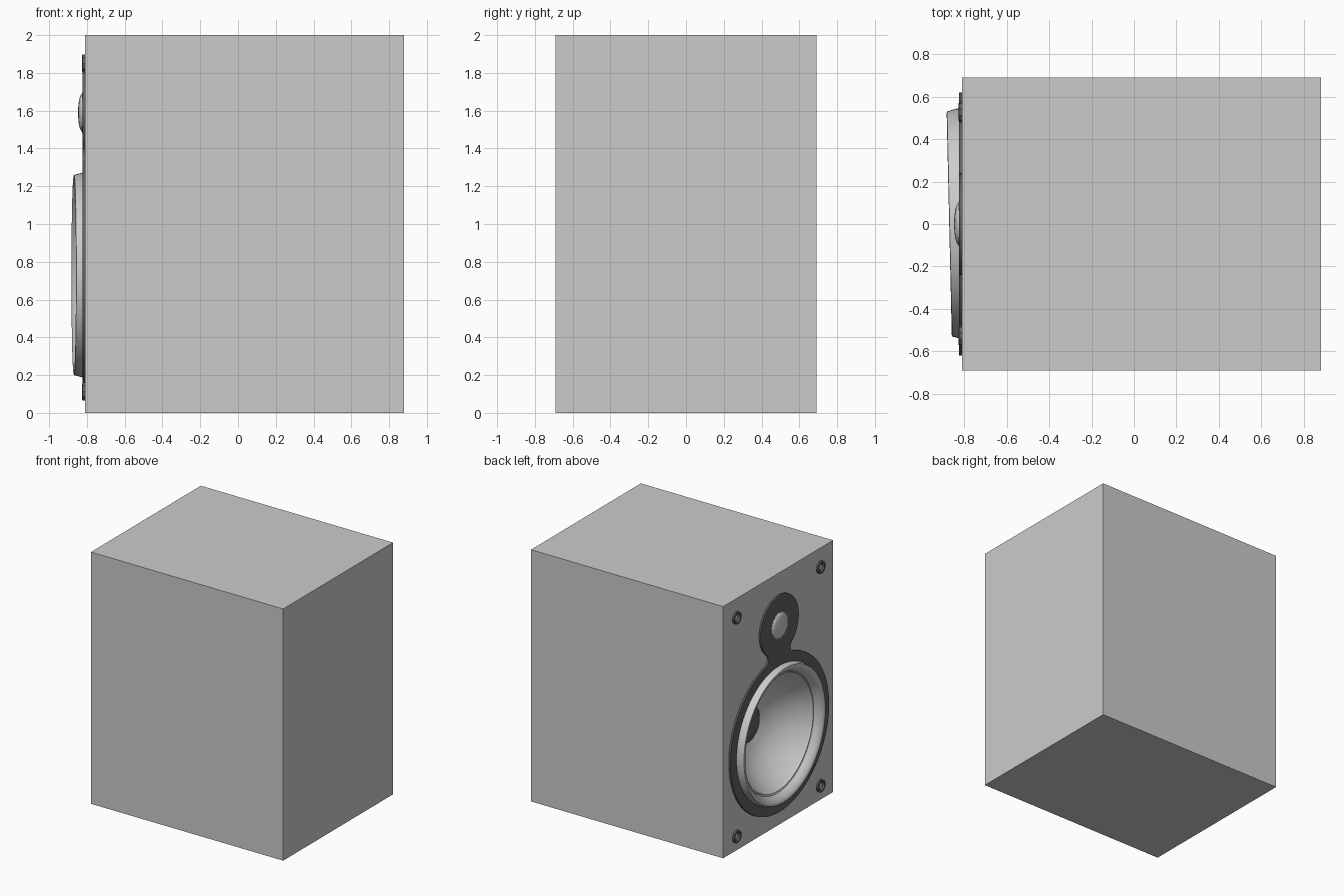
import bpy, bmesh
from math import sin, cos, pi, atan2, sqrt

if "Cube" in bpy.data.objects:
    bpy.data.objects.remove(bpy.data.objects["Cube"])

FRONT = -0.81            # baffle plane, facing -x
WZ, TZ = 0.73, 1.59      # woofer and tweeter heights

dark = bpy.data.materials.new("dark_plastic")
dark.diffuse_color = (0.12, 0.12, 0.12, 1)
dark.use_nodes = True
dark.node_tree.nodes["Principled BSDF"].inputs["Base Color"].default_value = dark.diffuse_color


def finish(name, bm, mat=None, smooth=True):
    bmesh.ops.recalc_face_normals(bm, faces=bm.faces)
    me = bpy.data.meshes.new(name)
    bm.to_mesh(me)
    bm.free()
    ob = bpy.data.objects.new(name, me)
    bpy.context.collection.objects.link(ob)
    if mat:
        me.materials.append(mat)
    if smooth:
        bpy.ops.object.select_all(action='DESELECT')
        ob.select_set(True)
        bpy.context.view_layer.objects.active = ob
        bpy.ops.object.shade_smooth_by_angle(angle=0.6)
    return ob


def arc(cy, cz, r, a0, a1, n):
    return [(cy + r * cos(a0 + (a1 - a0) * i / n), cz + r * sin(a0 + (a1 - a0) * i / n))
            for i in range(n)]


def loop_edges(bm, pts, x):
    vs = [bm.verts.new((x, y, z)) for y, z in pts]
    return [bm.edges.new((vs[i - 1], vs[i])) for i in range(len(vs))]


def revolve(name, profile, y, z, segs=64, mat=None):
    """Turn (radius, x) points round an x-parallel axis through (y, z)."""
    bm = bmesh.new()
    rings = []
    for r, x in profile:
        if r == 0:
            rings.append([bm.verts.new((x, 0, 0))] * segs)
        else:
            rings.append([bm.verts.new((x, b, c)) for b, c in arc(0, 0, r, 0, 2 * pi, segs)])
    for a, b in zip(rings, rings[1:]):
        for i in range(segs):
            quad = [a[i - 1], a[i], b[i], b[i - 1]]
            bm.faces.new(list(dict.fromkeys(quad)))
    ob = finish(name, bm, mat)
    ob.location = (0, y, z)
    return ob


# Cabinet: box whose front panel has a round woofer opening
bm = bmesh.new()
corners = [(-0.69, 0), (0.69, 0), (0.69, 2), (-0.69, 2)]
rim = loop_edges(bm, corners, FRONT)
ext = bmesh.ops.extrude_edge_only(bm, edges=rim)["geom"]
bmesh.ops.translate(bm, vec=(1.69, 0, 0), verts=[g for g in ext if isinstance(g, bmesh.types.BMVert)])
back = [e for e in bm.edges if all(v.co.x > 0.8 for v in e.verts)]
bmesh.ops.contextual_create(bm, geom=back)
hole = loop_edges(bm, arc(0, WZ, 0.5, 0, 2 * pi, 64), FRONT)
bmesh.ops.triangle_fill(bm, use_beauty=True, edges=rim + hole)
finish("cabinet", bm, smooth=False)

# Driver plate: large and small circles joined by a filleted neck
R, r, f, d = 0.62, 0.24, 0.045, TZ - WZ
up = ((R + f) ** 2 - (r + f) ** 2 + d * d) / (2 * d)
side = sqrt((R + f) ** 2 - up ** 2)
aw = atan2(up, side)              # tangent angle on woofer circle
at = atan2(up - d, side)          # tangent angle on tweeter circle
outline = arc(0, TZ, r, at, pi - at, 48)
outline += arc(-side, WZ + up, f, -at, aw - pi + pi - aw - aw, 10)
outline += arc(0, WZ, R, pi - aw, 2 * pi + aw, 80)
outline += arc(side, WZ + up, f, pi + aw, pi + at, 10)
bm = bmesh.new()
edges = loop_edges(bm, outline, FRONT)
edges += loop_edges(bm, arc(0, WZ, 0.5, 0, 2 * pi, 64), FRONT)
bmesh.ops.triangle_fill(bm, use_beauty=True, edges=edges)
ext = bmesh.ops.extrude_face_region(bm, geom=bm.faces[:])["geom"]
bmesh.ops.translate(bm, vec=(-0.014, 0, 0), verts=[g for g in ext if isinstance(g, bmesh.types.BMVert)])
finish("driver_plate", bm, dark)

# Woofer surround, slightly tilted, with a rolled lip
surround = revolve("woofer_surround", [
    (0.54, 0.06), (0.543, 0.045), (0.53, -0.002), (0.522, -0.004), (0.51, 0.0),
    (0.495, 0.012), (0.48, 0.03), (0.468, 0.05), (0.455, 0.055), (0.45, 0.07)], 0, WZ, 80)
surround.location.x = -0.866
surround.rotation_euler.z = 0.023

# Woofer cone and dust cap
revolve("woofer_cone", [(0.47, -0.82), (0.45, -0.79), (0.41, -0.73), (0.35, -0.66),
                        (0.28, -0.60), (0.21, -0.56), (0.14, -0.535)], 0, WZ, 80)
revolve("dust_cap", [(0.15, -0.535), (0.14, -0.55), (0.11, -0.57), (0.06, -0.585), (0, -0.59)],
        0, WZ, 48, dark)

# Tweeter dome
revolve("tweeter_dome", [(0.11, -0.822), (0.105, -0.827), (0.1, -0.825)] +
        [(0.1 * cos(i * pi / 16), -0.825 - 0.022 * sin(i * pi / 16)) for i in range(1, 8)] +
        [(0, -0.847)], 0, TZ, 48)

# Grille sockets in the four corners
for y in (-0.527, 0.527):
    for z in (0.113, 1.85):
        revolve("grille_socket", [(0.05, FRONT), (0.05, -0.824), (0.036, -0.826),
                                  (0.022, -0.812)], y, z, 10, dark)
